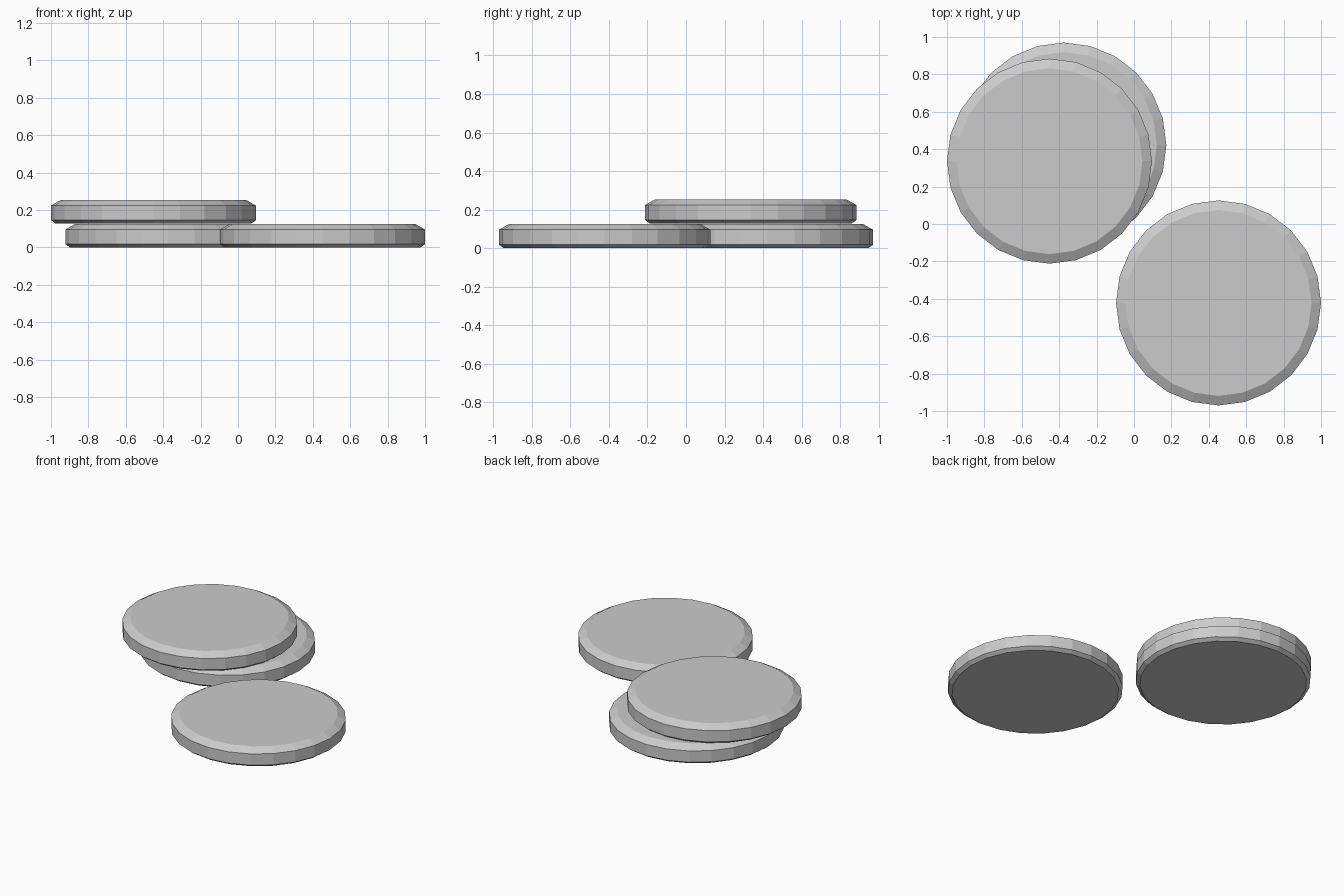
import bpy, bmesh
from math import cos, sin, tau

if "Cube" in bpy.data.objects:
    bpy.data.objects.remove(bpy.data.objects["Cube"])

SIDES = 24
# (radius, height) from the underside to the flat top
PROFILE = [(0.523, 0.0), (0.548, 0.018), (0.548, 0.096), (0.497, 0.125)]


def disc(name, x, y, z):
    bm = bmesh.new()
    rings = [[bm.verts.new((r * cos(tau * i / SIDES), r * sin(tau * i / SIDES), h))
              for i in range(SIDES)] for r, h in PROFILE]
    bm.faces.new(rings[0][::-1])
    bm.faces.new(rings[-1])
    for a, b in zip(rings, rings[1:]):
        for i in range(SIDES):
            j = (i + 1) % SIDES
            bm.faces.new((a[i], a[j], b[j], b[i]))
    mesh = bpy.data.meshes.new(name)
    bm.to_mesh(mesh)
    bm.free()
    obj = bpy.data.objects.new(name, mesh)
    obj.location = (x, y, z)
    bpy.context.collection.objects.link(obj)


# two stacked discs and one lying beside them
disc("stack_lower_disc", -0.375, 0.422, 0)
disc("stack_upper_disc", -0.452, 0.336, 0.128)
disc("single_disc", 0.452, -0.422, 0)
